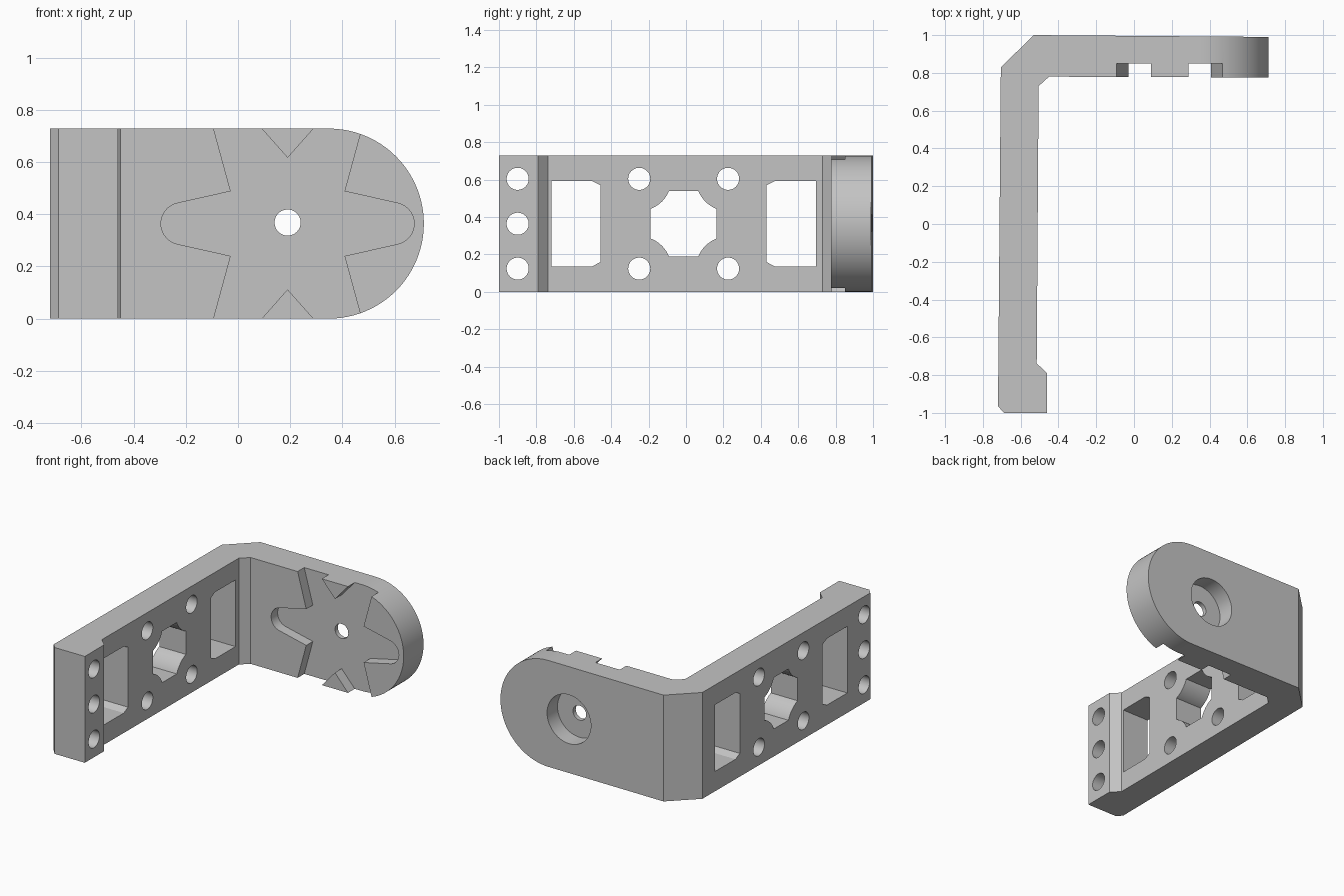
import bpy, bmesh
from math import cos, sin, radians

if "Cube" in bpy.data.objects:
    bpy.data.objects.remove(bpy.data.objects["Cube"])

H = 0.728            # bracket height
MID = H / 2
HUB = 0.19           # x of the horn axis


def arc(cx, cy, r, a0, a1, n):
    return [(cx + r * cos(radians(a0 + (a1 - a0) * i / n)),
             cy + r * sin(radians(a0 + (a1 - a0) * i / n))) for i in range(n + 1)]


def circle(cx, cy, r, n=48):
    return arc(cx, cy, r, 0, 360, n)[:-1]


def prism(name, outline, axis, lo, hi):
    """Extrude a 2D outline along one axis."""
    place = {"x": lambda p, t: (t, p[0], p[1]),
             "y": lambda p, t: (p[0], t, p[1]),
             "z": lambda p, t: (p[0], p[1], t)}[axis]
    bm = bmesh.new()
    a = [bm.verts.new(place(p, lo)) for p in outline]
    b = [bm.verts.new(place(p, hi)) for p in outline]
    bm.faces.new(a)
    bm.faces.new(b[::-1])
    for i in range(len(a)):
        j = (i + 1) % len(a)
        bm.faces.new((a[i], b[i], b[j], a[j]))
    bmesh.ops.recalc_face_normals(bm, faces=bm.faces)
    mesh = bpy.data.meshes.new(name)
    bm.to_mesh(mesh)
    bm.free()
    ob = bpy.data.objects.new(name, mesh)
    bpy.context.collection.objects.link(ob)
    return ob


def boolean(target, cutter, operation="DIFFERENCE"):
    """Apply a boolean and discard the cutter."""
    cutter.hide_render = True
    mod = target.modifiers.new("cut", "BOOLEAN")
    mod.operation = operation
    mod.solver = "EXACT"
    mod.object = cutter
    bpy.context.view_layer.objects.active = target
    bpy.ops.object.modifier_apply(modifier=mod.name)
    bpy.data.objects.remove(cutter)


# L-shaped plan with chamfered corner and thickened foot
plan = [(-0.72, -0.965), (-0.688, -1), (-0.46, -1), (-0.46, -0.79), (-0.515, -0.738),
        (-0.505, 0.73), (-0.45, 0.78), (0.75, 0.775), (0.75, 0.99), (-0.53, 1),
        (-0.705, 0.83)]
bracket = prism("l_bracket", plan, "z", -0.1, H + 0.1)

# Rounded arm end and flat top and bottom
stadium = [(-0.9, H), (-0.9, 0)] + arc(0.712 - MID, MID, MID, -90, 90, 48)
boolean(bracket, prism("arm_outline", stadium, "y", -1.2, 1.2), "INTERSECT")

# Star-shaped horn recess: one quarter mirrored both ways about the hub
tip = arc(0.405, 0, 0.08, 78, 0, 10)
quarter = [(0, 0.252), (0.14, 0.41), (0.296, 0.41), (0.218, 0.124)] + tip
half = quarter + [(x, -z) for x, z in quarter[-2::-1]]
star = half + [(-x, z) for x, z in half[-2:0:-1]]
star = [(HUB + x, MID + z) for x, z in star]
boolean(bracket, prism("horn_recess", star, "y", 0.6, 0.85))

# Screw hole and counterbore on the back
boolean(bracket, prism("hub_hole", circle(HUB, MID + 0.004, 0.05), "y", 0.6, 1.2))
boolean(bracket, prism("counterbore", circle(HUB, MID + 0.004, 0.167), "y", 0.88, 1.2))

# Screw holes through the side wall
bolts = [(y, MID + s * 0.24) for y in (-0.25, 0.225) for s in (-1, 1)]
foot = [(-0.9, MID + s * 0.24) for s in (-1, 0, 1)]
for y, z in bolts + foot:
    boolean(bracket, prism("screw_hole", circle(y, z, 0.059), "x", -1, -0.3))

# Central opening: a square with corners scooped around the bolts
r = 0.176
opening = prism("centre_opening", [(-0.0125 + sy * r, MID + sz * r)
                for sy, sz in ((-1, -1), (1, -1), (1, 1), (-1, 1))], "x", -1, -0.3)
for y, z in bolts:
    boolean(opening, prism("boss", circle(y, z, 0.172), "x", -1.1, -0.2))
boolean(bracket, opening)

# Two windows, chamfered on the side facing the centre
for s, outer, inner in ((-1, -0.72, -0.457), (1, 0.695, 0.43)):
    slope = inner + s * 0.045
    window = [(outer, MID - 0.228), (slope, MID - 0.228), (inner, MID - 0.205),
              (inner, MID + 0.205), (slope, MID + 0.228), (outer, MID + 0.228)]
    boolean(bracket, prism("window", window, "x", -1, -0.3))

# Single grey finish
grey = bpy.data.materials.new("plain_grey")
grey.use_nodes = True
colour = (0.55, 0.55, 0.55, 1)
grey.diffuse_color = colour
grey.node_tree.nodes["Principled BSDF"].inputs["Base Color"].default_value = colour
bracket.data.materials.clear()
bracket.data.materials.append(grey)
for poly in bracket.data.polygons:
    poly.material_index = 0

bpy.ops.object.select_all(action="DESELECT")
bracket.select_set(True)
bpy.context.view_layer.objects.active = bracket
bpy.ops.object.shade_smooth_by_angle(angle=radians(20))
